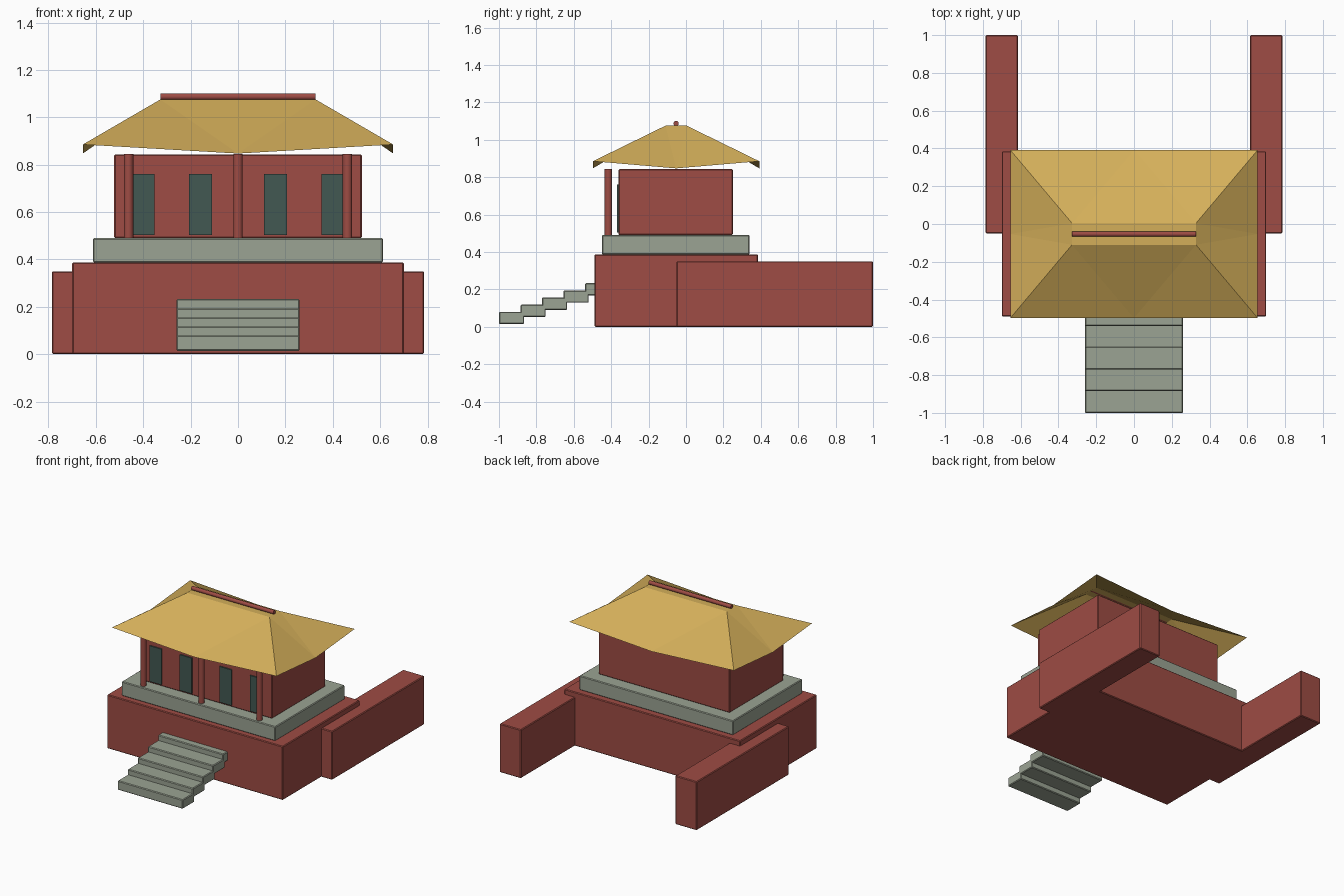
import bpy, bmesh, math

if "Cube" in bpy.data.objects:
    bpy.data.objects.remove(bpy.data.objects["Cube"])


def material(name, rgb):
    m = bpy.data.materials.new(name)
    m.diffuse_color = (*rgb, 1)
    m.use_nodes = True
    m.node_tree.nodes["Principled BSDF"].inputs["Base Color"].default_value = m.diffuse_color
    return m


RED = material("red wall", (0.342, 0.072, 0.058))
GOLD = material("gold roof", (0.658, 0.428, 0.102))
STONE = material("grey stone", (0.328, 0.366, 0.292))
DARK = material("dark window", (0.054, 0.098, 0.084))


def make_object(name, bm, mat):
    mesh = bpy.data.meshes.new(name)
    bm.to_mesh(mesh)
    bm.free()
    mesh.materials.append(mat)
    ob = bpy.data.objects.new(name, mesh)
    bpy.context.collection.objects.link(ob)
    return ob


def box(name, x, y, z, mat, bevel=0.005):
    """Box from (min, max) ranges, with finely bevelled edges."""
    bm = bmesh.new()
    bmesh.ops.create_cube(bm, size=1)
    for v in bm.verts:
        v.co = [(a + b) / 2 + c * (b - a) for c, (a, b) in zip(v.co, (x, y, z))]
    if bevel:
        bmesh.ops.bevel(bm, geom=bm.edges[:], offset=bevel, segments=1, affect='EDGES')
    return make_object(name, bm, mat)


def rod(name, loc, radius, length, mat, rot=(0, 0, 0)):
    bpy.ops.mesh.primitive_cylinder_add(vertices=16, radius=radius, depth=length,
                                        location=loc, rotation=rot)
    ob = bpy.context.object
    ob.name = name
    ob.data.materials.append(mat)
    bpy.ops.object.shade_smooth_by_angle(angle=math.radians(40))
    return ob


# Base, side wings, terrace and hall
box("base", (-0.70, 0.70), (-0.49, 0.385), (0, 0.387), RED)
for side, s in (("left", -1), ("right", 1)):
    box(side + "_wing", sorted((s * 0.615, s * 0.785)), (-0.05, 1.0), (0, 0.35), RED)
box("terrace", (-0.612, 0.612), (-0.45, 0.34), (0.387, 0.49), STONE)
box("hall", (-0.523, 0.523), (-0.36, 0.25), (0.49, 0.843), RED)

# Windows as thin plates on the front wall
for i, x in enumerate((-0.4, -0.158, 0.158, 0.4)):
    box(f"window_{i + 1}", (x - 0.048, x + 0.048), (-0.369, -0.3595), (0.503, 0.76), DARK, 0)

# Front columns
for i, x in enumerate((-0.462, 0, 0.462)):
    rod(f"column_{i + 1}", (x, -0.415, 0.667), 0.02, 0.355, RED)

# Staircase of overlapping slabs
for i in range(5):
    y, z = -1.0 + 0.115 * i, 0.014 + 0.0382 * i
    box(f"step_{i + 1}", (-0.26, 0.26), (y, y + 0.135), (z, z + 0.066), STONE)

# Hipped roof: open sheet with raised corners and sagging eave middles
CY = -0.053
HX, HY, TX, TY = 0.655, 0.445, 0.328, 0.057
signs = ((-1, -1), (1, -1), (1, 1), (-1, 1))
bm = bmesh.new()
top = [bm.verts.new((sx * TX, CY + sy * TY, 1.075)) for sx, sy in signs]
corner = [bm.verts.new((sx * HX, CY + sy * HY, 0.885)) for sx, sy in signs]
for i in range(4):
    j = (i + 1) % 4
    mid = bm.verts.new((corner[i].co + corner[j].co) / 2)
    mid.co.z = 0.847
    bm.faces.new((corner[i], mid, top[i]))
    bm.faces.new((mid, top[j], top[i]))
    bm.faces.new((mid, corner[j], top[j]))
bm.faces.new(top)
make_object("roof", bm, GOLD)

# Ridge bar
rod("ridge_bar", (0, CY, 1.087), 0.014, 0.655, RED, (0, math.pi / 2, 0))
